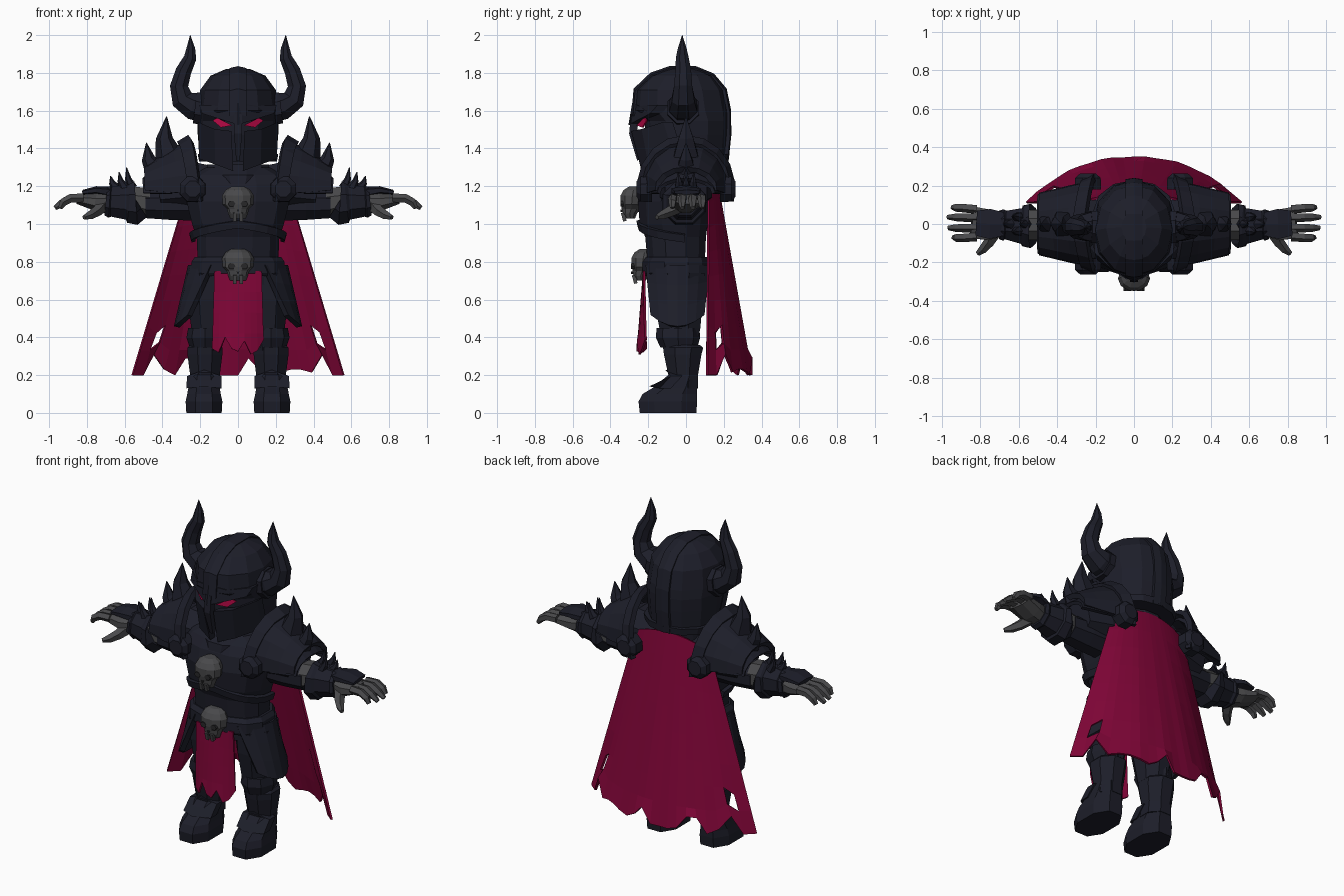
import bpy, bmesh, math, random
from mathutils import Vector

random.seed(4)


def material(name, rgb):
    m = bpy.data.materials.new(name)
    m.diffuse_color = (*rgb, 1)
    return m


ARMOR = material("dark_armor", (0.0122, 0.013, 0.0225))
CLOTH = material("crimson_cloth", (0.215, 0.0015, 0.038))
BONE = material("grey_bone", (0.067, 0.067, 0.071))
SOCKET = material("dark_socket", (0.02, 0.02, 0.022))
EYE = material("red_eye", (0.5, 0.003, 0.065))


def make(name, verts, faces, mat, mirror=False, thick=0):
    bm = bmesh.new()
    vs = [bm.verts.new(v) for v in verts]
    for f in faces:
        bm.faces.new([vs[i] for i in f])
    bmesh.ops.recalc_face_normals(bm, faces=bm.faces)
    me = bpy.data.meshes.new(name)
    bm.to_mesh(me)
    bm.free()
    me.materials.append(mat)
    ob = bpy.data.objects.new(name, me)
    bpy.context.collection.objects.link(ob)
    if thick:
        s = ob.modifiers.new("thickness", "SOLIDIFY")
        s.thickness, s.offset = thick, 0
    if mirror:
        ob.modifiers.new("mirror", "MIRROR")
    return ob


def tube(name, pts, radii, n=8, mat=ARMOR, mirror=False, axis=None, power=1.0, phase=0.5):
    """Skin rings along a path; each radius is one number or (y radius, other radius)."""
    pts = [Vector(p) for p in pts]
    verts, faces = [], []
    for k, p in enumerate(pts):
        t = Vector(axis) if axis else pts[min(k + 1, len(pts) - 1)] - pts[max(k - 1, 0)]
        t.normalize()
        ref = Vector((0, 0, 1)) if abs(t.y) > 0.9 else Vector((0, 1, 0))
        a = (ref - t * ref.dot(t)).normalized()
        b = t.cross(a)
        r = radii[k]
        ra, rb = r if isinstance(r, tuple) else (r, r)
        for i in range(n):
            g = 2 * math.pi * (i + phase) / n
            c, s = math.cos(g), math.sin(g)
            c = math.copysign(abs(c) ** power, c)
            s = math.copysign(abs(s) ** power, s)
            verts.append(p + a * ra * c + b * rb * s)
    for k in range(len(pts) - 1):
        for i in range(n):
            j = (i + 1) % n
            faces.append((k * n + i, k * n + j, (k + 1) * n + j, (k + 1) * n + i))
    faces += [tuple(range(n)), tuple(range((len(pts) - 1) * n, len(pts) * n))]
    return make(name, verts, faces, mat, mirror)


def stack(name, rows, x=0, **kw):
    """Horizontal rings: rows of (z, half width, front y, back y)."""
    return tube(name, [(x, (f + b) / 2, z) for z, w, f, b in rows],
                [((b - f) / 2, w) for z, w, f, b in rows], axis=(0, 0, 1), **kw)


def sheet(name, fn, nu, nv, mat=ARMOR, thick=0.015, mirror=False, skip=()):
    verts = [fn(2 * i / nu - 1, j / nv, i, j) for j in range(nv + 1) for i in range(nu + 1)]
    w = nu + 1
    faces = [(j * w + i, j * w + i + 1, (j + 1) * w + i + 1, (j + 1) * w + i)
             for j in range(nv) for i in range(nu) if (i, j) not in skip]
    return make(name, verts, faces, mat, mirror, thick)


def plate(name, pts, depth, mat=ARMOR):
    n = len(pts)
    verts = list(pts) + [(x, y + depth, z) for x, y, z in pts]
    faces = [tuple(range(n)), tuple(range(n, 2 * n))]
    faces += [(i, (i + 1) % n, n + (i + 1) % n, n + i) for i in range(n)]
    return make(name, verts, faces, mat, True)


def spike(name, base, tip, r):
    mid = Vector(base).lerp(Vector(tip), 0.5) + Vector((r * 0.25, 0, -r * 0.15))
    tube(name, [base, mid, tip], [r, r * 0.6, 0.002], n=6, mirror=True)


# Helmet shell, crest and visor
stack("helmet", [(1.33, .20, -.18, .21), (1.47, .213, -.215, .225), (1.545, .215, -.22, .23),
                 (1.60, .215, -.28, .228), (1.71, .20, -.27, .205), (1.785, .145, -.19, .145),
                 (1.82, .065, -.095, .06)], n=12, phase=0)
ridge = [(-.275, 1.58), (-.265, 1.71), (-.18, 1.79), (-.085, 1.822), (.05, 1.822),
         (.14, 1.785), (.203, 1.71), (.225, 1.6), (.226, 1.47), (.212, 1.34)]
sheet("helmet_crest", lambda u, v, i, j: (u * .042, ridge[j][0] * (1 - .03 * abs(u)),
      ridge[j][1] - .01 * abs(u)), 2, 9, thick=.028)
plate("brow", [(0, -.305, 1.525), (.19, -.19, 1.585), (.205, -.15, 1.63), (.1, -.25, 1.625),
               (0, -.285, 1.64)], .06)
plate("eye", [(.03, -.262, 1.522), (.09, -.232, 1.511), (.135, -.21, 1.548), (.11, -.223, 1.562)], .008, EYE)
tube("nose_guard", [(0, -.27, 1.58), (0, -.28, 1.48), (0, -.245, 1.34)],
     [(.03, .028), (.03, .03), (.02, .014)], n=4)
plate("front_cheek", [(.035, -.29, 1.492), (.125, -.235, 1.503), (.12, -.20, 1.315), (.025, -.235, 1.28)], .05)
plate("side_cheek", [(.125, -.235, 1.503), (.213, -.12, 1.54), (.206, -.06, 1.345), (.12, -.20, 1.315)], .05)
stack("helmet_neck_rim", [(1.33, .206, -.10, .225), (1.37, .213, -.10, .23)], n=12, phase=0)

# Horns
tube("horn", [(.17, -.015, 1.615), (.24, -.015, 1.625), (.295, -.015, 1.66), (.312, -.015, 1.73),
              (.288, -.015, 1.81), (.253, -.02, 1.88), (.25, -.02, 1.93), (.253, -.02, 2.0)],
     [(.085, .085), (.08, .078), .065, .052, .045, .036, .025, .001], n=8, mirror=True)
tube("horn_socket", [(.19, -.015, 1.61), (.228, -.015, 1.615)], [.09, .09], n=8, mirror=True)

# Torso, chest plate edge, collar and belt
stack("torso", [(.68, .23, -.20, .11), (.82, .22, -.21, .105), (.93, .225, -.22, .11),
                (1.0, .25, -.25, .12), (1.12, .28, -.26, .13), (1.21, .29, -.235, .13),
                (1.26, .26, -.20, .125), (1.30, .17, -.16, .11)], n=12, power=.8)


def chest_edge(u, v, i, j):
    g = u * 1.75
    grow = .99 + .05 * v
    c, s = math.cos(g), math.sin(g)
    return (.24 * grow * math.copysign(abs(s) ** .8, s),
            -.055 - .19 * grow * math.copysign(abs(c) ** .8, c), .94 + .04 * v - .075 * abs(u) ** .9 + .04)


sheet("chest_trim", chest_edge, 12, 1, thick=.022)
stack("collar", [(1.21, .15, -.235, .13), (1.26, .18, -.225, .155), (1.315, .17, -.16, .16)], n=12)
stack("neck", [(1.25, .10, -.12, .09), (1.40, .10, -.12, .09)], n=8)
stack("belt", [(.725, .245, -.225, .12), (.74, .255, -.235, .13), (.80, .253, -.235, .13),
               (.825, .235, -.215, .12)], n=12, power=.8)

# Skull ornaments
for label, zc, yc in (("chest", 1.115, -.298), ("belt", .785, -.24)):
    stack(label + "_skull", [(zc - .085, .042, yc - .022, yc + .03), (zc - .06, .052, yc - .04, yc + .04),
                             (zc - .035, .058, yc - .045, yc + .06), (zc - .012, .082, yc - .05, yc + .07),
                             (zc + .035, .084, yc - .052, yc + .08), (zc + .065, .066, yc - .035, yc + .075),
                             (zc + .083, .035, yc - .005, yc + .06)],
          n=10, mat=BONE)
    for side in (-1, 1):
        tube(label + "_skull_socket", [(side * .034, yc - .05, zc - .008), (side * .034, yc - .02, zc - .008)],
             [(.017, .02), (.017, .02)], n=6, mat=SOCKET)
        tube(label + "_skull_tooth", [(side * .017, yc - .036, zc - .055), (side * .017, yc - .026, zc - .10)],
             [.015, .013], n=4, mat=BONE)
    tube(label + "_skull_nose", [(0, yc - .05, zc - .042), (0, yc - .02, zc - .042)], [.009, .009], n=3, mat=SOCKET)


# Shoulder armour: shell, lower plate, rim, roundels, spikes
def shoulder(x0, x1, ry0, ry1, rz0, rz1, zc, spread):
    def fn(u, v, i, j):
        g = u * spread
        return (x0 + (x1 - x0) * v - .05 * abs(u) * (1 - v), (ry0 + (ry1 - ry0) * v) * math.sin(g),
                zc + (rz0 + (rz1 - rz0) * v ** 1.2) * math.cos(g))
    return fn


sheet("pauldron", shoulder(.27, .49, .215, .15, .235, .10, 1.19, 1.7), 8, 3, thick=.03, mirror=True)
sheet("lower_pauldron", shoulder(.40, .50, .185, .145, .15, .07, 1.165, 1.6), 8, 2, thick=.02, mirror=True)
arc = [math.radians(-105 + 21 * k) for k in range(11)]
sheet("pauldron_rim", lambda u, v, i, j: (.285 + u * .03 - .065 * abs(arc[j]) / 1.83,
      (.235 - .012 * u) * math.sin(arc[j]), 1.19 + (.25 - .018 * u) * math.cos(arc[j])),
      1, 10, thick=.032, mirror=True)
tube("shoulder_core", [(.16, 0, 1.19), (.27, 0, 1.20), (.42, 0, 1.17)], [(.13, .13), (.15, .15), (.12, .11)],
     n=8, mirror=True)
for side, label in ((-1, "front"), (1, "back")):
    tube(label + "_roundel", [(.24, side * .18, 1.185), (.24, side * .24, 1.185), (.24, side * .262, 1.185)],
         [.075, .072, .045], n=8, mirror=True)
spike("large_shoulder_spike", (.365, 0, 1.36), (.378, 0, 1.57), .075)
spike("middle_shoulder_spike", (.435, 0, 1.28), (.485, 0, 1.43), .06)

# Arms, gauntlets and hands
tube("upper_arm", [(.22, -.005, 1.11), (.36, -.005, 1.105), (.49, -.005, 1.105)], [.10, (.10, .09), (.09, .08)],
     n=8, mirror=True)
tube("elbow", [(.47, -.005, 1.11), (.56, -.005, 1.12)], [(.085, .085), (.085, .085)], n=8, mat=BONE, mirror=True)
tube("gauntlet", [(.532, -.01, 1.115), (.54, -.01, 1.11), (.575, -.01, 1.112), (.585, -.01, 1.115),
                  (.67, -.005, 1.118), (.68, -.005, 1.118), (.70, -.005, 1.12)],
     [.1, .124, .115, (.1, .1), (.08, .085), (.088, .092), (.08, .08)], n=8, mirror=True)
for x, y, h in ((.56, 0, 1.30), (.60, .035, 1.275), (.60, -.035, 1.275), (.645, 0, 1.255)):
    spike("gauntlet_spike", (x, y, 1.19), (x + .03, y * 1.2, h), .028)
tube("hand_guard", [(.68, 0, 1.168), (.75, 0, 1.178), (.82, .005, 1.168)], [(.07, .03), (.09, .022), (.075, .013)],
     n=6, mirror=True)
tube("palm", [(.685, -.005, 1.112), (.75, -.005, 1.115), (.845, .008, 1.13)], [(.065, .062), (.085, .05), (.09, .027)],
     n=8, mat=BONE, mirror=True)
for y, reach in ((-.065, .94), (-.018, .965), (.033, .97), (.078, .945)):
    tube("finger", [(.82, y, 1.137), (.885, y * 1.08, 1.137), (.925, y * 1.1, 1.115), (reach, y * 1.1, 1.085)],
         [.025, .024, .022, .013], n=5, mat=BONE, mirror=True)
tube("thumb", [(.72, -.04, 1.095), (.75, -.09, 1.065), (.785, -.13, 1.045), (.815, -.155, 1.035)],
     [.038, .03, .024, .013], n=5, mat=BONE, mirror=True)

# Legs, knee plates and boots
stack("thigh", [(.33, .08, -.12, .06), (.45, .095, -.15, .085), (.60, .115, -.18, .10), (.74, .115, -.19, .11)],
      x=.16, mirror=True)
stack("knee_plate", [(.345, .08, -.135, .06), (.40, .098, -.16, .075), (.45, .088, -.155, .07)],
      x=.175, mirror=True, phase=0)
stack("shin", [(.13, .088, -.12, .07), (.20, .085, -.10, .07), (.31, .1, -.125, .09), (.345, .1, -.13, .1),
               (.36, .085, -.11, .08)], x=.175, mirror=True)
stack("boot", [(0, .1, -.255, .065), (.06, .104, -.262, .07), (.10, .095, -.24, .068), (.135, .088, -.18, .068),
               (.20, .08, -.10, .065)], x=.18, mirror=True, power=.85)
plate("boot_band", [(.088, -.14, .13), (.088, -.08, .195), (.178, -.11, .228), (.27, -.08, .195),
                    (.273, -.14, .13), (.18, -.195, .14)], .06)

# Hip plates
sheet("hip_plate", lambda u, v, i, j: (.25 + .075 * v - (.115 - .045 * v) * u * u,
      -.045 + .158 * u * (1 - .15 * v), .78 - (.325 - .06 * u * u) * v), 6, 3, thick=.03, mirror=True)

# Front cloth with a torn hem
hem = [.03, .01, .09, .03, .015, .07, 0, .02, .08]
sheet("front_cloth", lambda u, v, i, j: (u * (.125 + .01 * v), -.222 - .035 * v + .045 * v * u * u,
      .75 - .44 * v + (hem[i] if j == 4 else 0)), 8, 4, CLOTH, .012)

# Cape with torn hem and two slanted holes
tear = [random.choice((0, .015, .03, .09)) if 1 < i < 19 else 0 for i in range(21)]
tear[2] = tear[18] = .11
tuck = {(19, 6): -.035, (18, 7): .035, (1, 6): -.04, (2, 7): .04}


def cape(u, v, i, j):
    w = .25 + .31 * v
    return (u * w, .15 + .195 * v - abs(u) ** 2.3 * (.03 + .205 * v) + .003 * math.sin(i * 1.9) * v,
            1.30 - .06 * u * u * (1 - v) - 1.10 * v + (tear[i] if j == 8 else 0) + tuck.get((i, j), 0))


sheet("cape", cape, 20, 8, CLOTH, .012, skip={(1, 6), (18, 6)})
